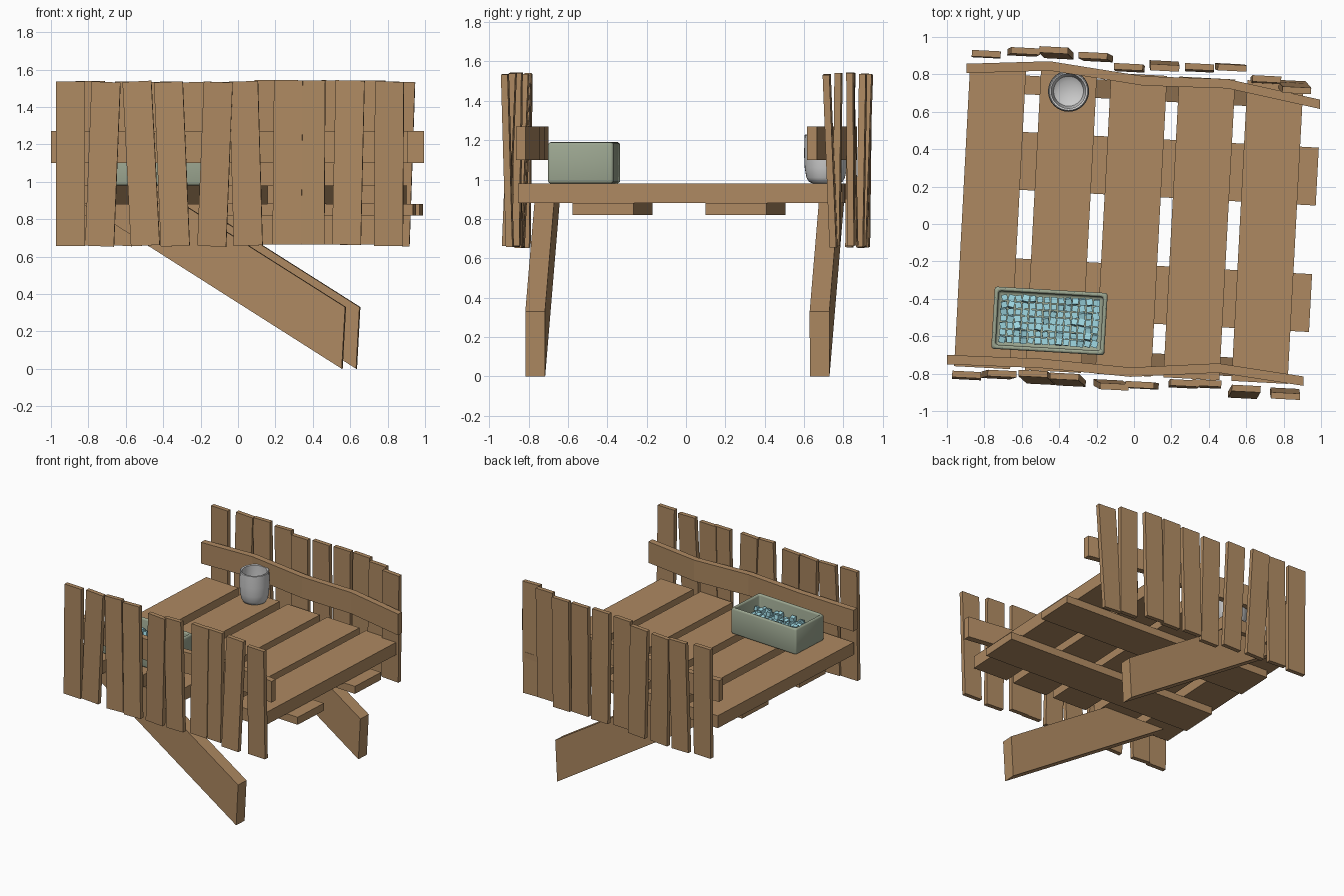
import bpy, bmesh, math, random
from mathutils import Vector, Matrix

if "Cube" in bpy.data.objects:
    bpy.data.objects.remove(bpy.data.objects["Cube"])

random.seed(4)
SKEW = Matrix.Rotation(-0.053, 4, 'Z')


def material(name, rgb):
    m = bpy.data.materials.new(name)
    m.diffuse_color = (*rgb, 1)
    m.use_nodes = True
    m.node_tree.nodes["Principled BSDF"].inputs["Base Color"].default_value = m.diffuse_color
    return m


WOOD = material("wood", (0.42, 0.25, 0.12))
TUB = material("tub_green", (0.33, 0.38, 0.28))
ICE = material("ice_blue", (0.35, 0.70, 0.78))


def finish(name, bm, mat=None, matrix=None):
    bmesh.ops.recalc_face_normals(bm, faces=bm.faces)
    me = bpy.data.meshes.new(name)
    bm.to_mesh(me)
    bm.free()
    ob = bpy.data.objects.new(name, me)
    bpy.context.collection.objects.link(ob)
    if mat:
        me.materials.append(mat)
    if matrix:
        ob.matrix_world = matrix
    return ob


def smooth(ob):
    bpy.ops.object.select_all(action='DESELECT')
    ob.select_set(True)
    bpy.context.view_layer.objects.active = ob
    bpy.ops.object.shade_smooth_by_angle(angle=math.radians(40))


def loft(name, a, b, matrix=None):
    """Board between two matching outlines."""
    bm = bmesh.new()
    va = [bm.verts.new(p) for p in a]
    vb = [bm.verts.new(p) for p in b]
    bm.faces.new(va)
    bm.faces.new(vb)
    n = len(a)
    for i in range(n):
        j = (i + 1) % n
        bm.faces.new((va[i], va[j], vb[j], vb[i]))
    return finish(name, bm, WOOD, matrix)


def slab(name, x0, x1, y0, y1, z0, z1, matrix=None):
    r = [(x0, y0), (x1, y0), (x1, y1), (x0, y1)]
    return loft(name, [(x, y, z0) for x, y in r], [(x, y, z1) for x, y in r], matrix)


# deck planks
for i, x in enumerate((-0.77, -0.39, -0.015, 0.35, 0.715)):
    slab(f"deck_plank_{i+1}", x - 0.15, x + 0.15, -0.81, 0.80, 0.88, 0.98, SKEW)

# cross beams under the deck
for name, y, x1 in (("back", 0.305, 0.965), ("front", -0.372, 0.965)):
    slab(f"{name}_cross_beam", -0.88, x1, y - 0.155, y + 0.155, 0.82, 0.88, SKEW)

# slanted legs
leg = [(0.597, 0), (0.615, 0.33), (-0.255, 0.88), (-0.79, 0.88)]
for name, y in (("front", -0.735), ("back", 0.712)):
    loft(f"{name}_leg", [(x, y - 0.05, z) for x, z in leg],
         [(x, y + 0.05, z) for x, z in leg], SKEW)

# bent rails
rails = {
    "front": [(-1.0, -0.725), (-0.5, -0.745), (-0.02, -0.792), (0.45, -0.77), (0.905, -0.84)],
    "back": [(-0.895, 0.832), (-0.45, 0.845), (0.05, 0.765), (0.5, 0.75), (0.995, 0.64)],
}
for name, path in rails.items():
    for_z = [[(x, y - 0.025, z) for x, y in path] +
             [(x, y + 0.025, z) for x, y in reversed(path)] for z in (1.10, 1.27)]
    loft(f"{name}_rail", *for_z)

# crooked pickets: x bottom, x top, y bottom, y top
pickets = {
    "front": [(-.895, -.895, -.815, -.805), (-.74, -.705, -.81, -.80),
              (-.495, -.54, -.84, -.80), (-.335, -.372, -.85, -.815),
              (-.14, -.105, -.85, -.87), (.055, .03, -.865, -.86),
              (.262, .27, -.86, -.85), (.385, .39, -.86, -.85),
              (.58, .60, -.915, -.88), (.805, .81, -.895, -.92)],
    "back": [(-.79, -.79, .905, .91), (-.60, -.58, .915, .925),
             (-.40, -.43, .90, .93), (-.19, -.22, .885, .90),
             (-.02, -.03, .83, .84), (.16, .165, .855, .835),
             (.35, .35, .83, .84), (.51, .525, .84, .835),
             (.70, .71, .765, .775), (.84, .87, .75, .715)],
}
for side, rows in pickets.items():
    for i, (xb, xt, yb, yt) in enumerate(rows):
        slope = (xt - xb) / 0.88
        zj = random.uniform(-0.006, 0.006)
        ends = []
        for x, y, z in ((xb, yb, 0.66), (xt, yt, 1.538)):
            ends.append([(x + u + v * 0.05, y + v - u * 0.05, z + zj - u * slope)
                         for u, v in ((-.077, -.017), (.077, -.017), (.077, .017), (-.077, .017))])
        loft(f"{side}_picket_{i+1}", *ends)

# cup
bm = bmesh.new()
prof = [(0, 0), (.065, 0), (.085, .008), (.098, .03), (.107, .08), (.110, .15), (.107, .245),
        (.102, .25), (.092, .245), (.092, .09), (.08, .04), (.055, .025), (0, .022)]
vs = [bm.verts.new((r, 0, z)) for r, z in prof]
es = [bm.edges.new(p) for p in zip(vs, vs[1:])]
bmesh.ops.spin(bm, geom=vs + es, cent=(0, 0, 0), axis=(0, 0, 1), angle=math.tau, steps=32)
bmesh.ops.remove_doubles(bm, verts=bm.verts, dist=1e-4)
smooth(finish("cup", bm, None, Matrix.Translation((-0.35, 0.71, 0.98))))

# tub with a hollow inside
place = Matrix.Translation((-0.452, -0.518, 0.98)) @ Matrix.Rotation(-0.058, 4, 'Z')
bm = bmesh.new()
bmesh.ops.create_cube(bm, size=1, matrix=Matrix.Translation((0, 0, 0.105)) @
                      Matrix.Diagonal((0.605, 0.333, 0.21, 1)))
top = max(bm.faces, key=lambda f: f.calc_center_median().z)
bmesh.ops.inset_region(bm, faces=[top], thickness=0.032)
hole = bmesh.ops.extrude_face_region(bm, geom=[top])
bmesh.ops.translate(bm, vec=(0, 0, -0.17),
                    verts=[g for g in hole["geom"] if isinstance(g, bmesh.types.BMVert)])
if top.is_valid:
    bmesh.ops.delete(bm, geom=[top], context='FACES_ONLY')
bmesh.ops.recalc_face_normals(bm, faces=bm.faces)
bmesh.ops.bevel(bm, geom=bm.edges[:], offset=0.014, segments=3, profile=0.5, affect='EDGES')
smooth(finish("tub", bm, TUB, place))

# ice cubes
bm = bmesh.new()
for layer, z0 in enumerate((0.085, 0.12)):
    for i in range(14):
        for j in range(7):
            if layer and random.random() < 0.55:
                continue
            tilt = random.uniform(-0.3, 0.3) * layer
            pos = Vector(((i - 6.5) * 0.038, (j - 3) * 0.037, z0 + random.uniform(-.008, .008)))
            m = (Matrix.Translation(pos) @ Matrix.Rotation(random.uniform(-.25, .25), 4, 'Z')
                 @ Matrix.Rotation(tilt, 4, 'X'))
            bmesh.ops.create_cube(bm, size=random.uniform(0.03, 0.036), matrix=m)
finish("ice_cubes", bm, ICE, place)
